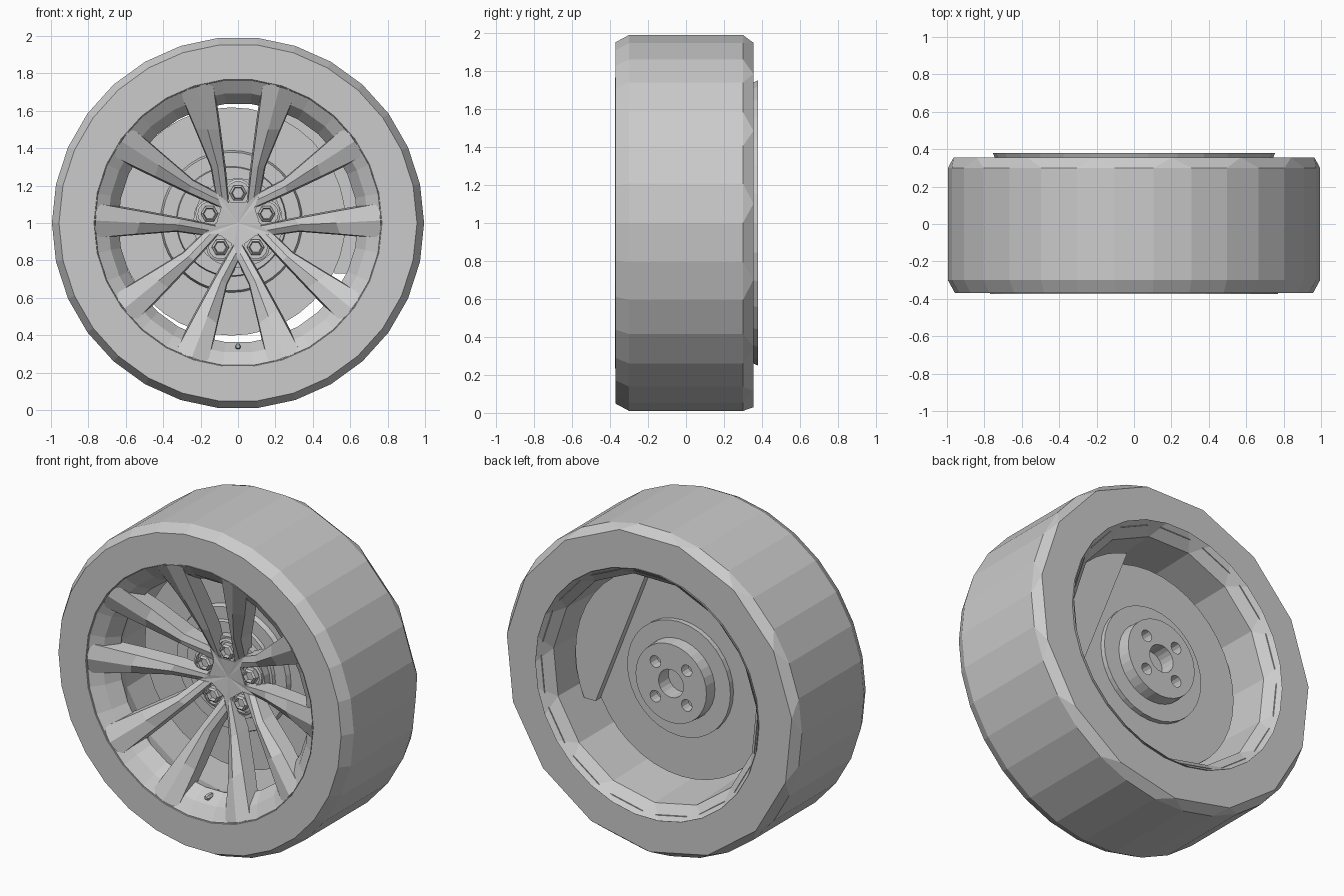
import bpy, bmesh
from math import sin, cos, pi, radians
from mathutils import Vector, Matrix

cube = bpy.data.objects.get("Cube")
if cube:
    bpy.data.objects.remove(cube, do_unlink=True)

grey = bpy.data.materials.new("plain_grey")
grey.use_nodes = True
grey.diffuse_color = (0.6, 0.6, 0.6, 1)
grey.node_tree.nodes["Principled BSDF"].inputs["Base Color"].default_value = (0.6, 0.6, 0.6, 1)

AXLE = 1.0  # height of the wheel centre
BRAKE_X, BRAKE_Z = -0.035, 0.008  # brake offset from the wheel centre


def finish(bm, name):
    bmesh.ops.remove_doubles(bm, verts=bm.verts[:], dist=0.0001)
    bmesh.ops.recalc_face_normals(bm, faces=bm.faces[:])
    mesh = bpy.data.meshes.new(name)
    bm.to_mesh(mesh)
    bm.free()
    mesh.materials.append(grey)
    obj = bpy.data.objects.new(name, mesh)
    bpy.context.collection.objects.link(obj)
    return obj


def ring(bm, r, y, n, start=0.0, cx=0.0, cz=0.0):
    angles = [start + 2 * pi * i / n for i in range(n)]
    return [bm.verts.new((cx + r * cos(a), y, AXLE + cz + r * sin(a))) for a in angles]


def stitch(bm, a, b):
    """Join two rings; the first may have twice as many points as the second."""
    n, m = len(a), len(b)
    if n == m:
        for i in range(n):
            j = (i + 1) % n
            bm.faces.new((a[i], a[j], b[j], b[i]))
    else:
        for i in range(m):
            j = (i + 1) % m
            bm.faces.new((a[2 * i], a[2 * i + 1], b[i]))
            bm.faces.new((a[2 * i + 1], a[(2 * i + 2) % n], b[j], b[i]))


def lathe(bm, profile, n, closed=False, cx=0.0, cz=0.0):
    """Spin (radius, y) points about the axle; open profiles get end caps."""
    rings = [ring(bm, r, y, n, 0, cx, cz) for r, y in profile]
    for a, b in zip(rings, rings[1:]):
        stitch(bm, a, b)
    if closed:
        stitch(bm, rings[-1], rings[0])
    else:
        bm.faces.new(rings[0])
        bm.faces.new(rings[-1])


def turned(name, profile, n, closed=False, cx=0.0, cz=0.0):
    bm = bmesh.new()
    lathe(bm, profile, n, closed, cx, cz)
    return finish(bm, name)


# Tyre: fine front and tread, coarser back wall
bm = bmesh.new()
bead = ring(bm, 0.765, -0.37, 30)
shoulder = ring(bm, 0.957, -0.37, 30)
tread_front = ring(bm, 0.995, -0.30, 30)
tread_back = ring(bm, 0.995, 0.30, 30)
back_outer = ring(bm, 0.97, 0.355, 15, radians(6))
back_inner = ring(bm, 0.74, 0.355, 15, radians(6))
for a, b in ((bead, shoulder), (shoulder, tread_front), (tread_front, tread_back),
             (tread_back, back_outer), (back_outer, back_inner), (bead, back_inner)):
    stitch(bm, a, b)
finish(bm, "tyre")

# Rim: recessed front, coarse inner barrel, flared back lip, hidden outer shell
bm = bmesh.new()
front_rings = [ring(bm, r, y, 30) for r, y in
               [(0.70, 0.25), (0.70, -0.25), (0.768, -0.33), (0.77, -0.374),
                (0.763, -0.36), (0.695, -0.315), (0.64, -0.23)]]
for a, b in zip(front_rings, front_rings[1:]):
    stitch(bm, a, b)
barrel = [ring(bm, r, y, 15, radians(6)) for r, y in [(0.672, -0.16), (0.69, 0.30)]]
lip = ring(bm, 0.755, 0.38, 30)
stitch(bm, front_rings[-1], barrel[0])
stitch(bm, barrel[0], barrel[1])
stitch(bm, lip, barrel[1])
stitch(bm, lip, front_rings[0])
finish(bm, "rim")

# Spokes: five mirrored pairs with a faceted ridge
# inner x, z, outer x, z, edge y, ridge height, thickness
sections = [(0.053, 0.11, 0.118, 0.162, -0.105, 0.005, 0.06),
            (0.074, 0.30, 0.142, 0.30, -0.175, 0.02, 0.10),
            (0.10, 0.50, 0.225, 0.50, -0.255, 0.03, 0.10),
            (0.135, 0.755, 0.31, 0.70, -0.358, 0.014, 0.09)]


def add_spoke(bm, side, turn):
    rings = []
    rot = Matrix.Rotation(turn, 3, 'Y')
    for xi, zi, xo, zo, y, ridge, thick in sections:
        points = [(xi, y, zi), ((xi + xo) / 2, y - ridge, (zi + zo) / 2), (xo, y, zo),
                  (xo + 0.005, y + thick, zo), (xi - 0.008, y + thick, zi)]
        rings.append([bm.verts.new(rot @ Vector((side * x, py, z)) + Vector((0, 0, AXLE)))
                      for x, py, z in points])
    for a, b in zip(rings, rings[1:]):
        stitch(bm, a, b)
    bm.faces.new(rings[0])
    bm.faces.new(rings[-1])


for k in range(5):
    for side, label in ((-1, "a"), (1, "b")):
        bm = bmesh.new()
        add_spoke(bm, side, 2 * pi * k / 5)
        finish(bm, f"spoke_{k + 1}{label}")

# Centre cap: star-shaped hub with a nearly flat face
bm = bmesh.new()
front, back = [], []
for k in range(5):
    rot = Matrix.Rotation(2 * pi * k / 5, 3, 'Y')
    for x, z in ((-0.053, 0.11), (0.053, 0.11), (0.118, 0.162)):
        p = rot @ Vector((x, 0, z)) + Vector((0, 0, AXLE))
        front.append(bm.verts.new((p.x, -0.105, p.z)))
        back.append(bm.verts.new((p.x, -0.05, p.z)))
stitch(bm, front, back)
bm.faces.new(back)
peak = bm.verts.new((0, -0.095, AXLE))
for i, v in enumerate(front):
    bm.faces.new((v, front[(i + 1) % len(front)], peak))
finish(bm, "centre_cap")

# Mounting plate, lug nuts and their collars
turned("mounting_plate", [(0.24, -0.08), (0.24, -0.01)], 24)
for k in range(5):
    a = pi / 2 + 2 * pi * k / 5
    spot = dict(cx=0.16 * cos(a), cz=0.16 * sin(a))
    turned(f"lug_collar_{k + 1}", [(0.062, -0.10), (0.076, -0.095), (0.076, -0.05),
                                   (0.062, -0.05)], 14, closed=True, **spot)
    turned(f"lug_nut_{k + 1}", [(0.03, -0.095), (0.035, -0.12), (0.047, -0.11),
                                (0.047, -0.07)], 6, **spot)

# Valve stem
turned("valve_stem", [(0.010, -0.31), (0.017, -0.30), (0.017, -0.26), (0.011, -0.25),
                      (0.011, -0.19)], 6, cz=-0.66)

# Brake disc with stepped hat, and its flat back
turned("brake_disc", [(0.29, -0.03), (0.295, -0.01), (0.37, -0.01), (0.38, 0.02),
                      (0.61, 0.02), (0.61, 0.09)], 40, cx=BRAKE_X, cz=BRAKE_Z)

# Caliper plate: a circle segment standing behind the disc, cut straight below
bm = bmesh.new()
lathe(bm, [(0.655, 0.08), (0.655, 0.135)], 40)
chord = Vector((0.93, 0, 0.365)).normalized()
for point, outward in ((chord * 0.383, -chord), (Vector((0, 0, -0.27)), Vector((0, 0, -1)))):
    bmesh.ops.bisect_plane(bm, geom=bm.verts[:] + bm.edges[:] + bm.faces[:],
                           plane_co=point + Vector((0, 0, AXLE)),
                           plane_no=outward, clear_outer=True)
    bmesh.ops.holes_fill(bm, edges=[e for e in bm.edges if e.is_boundary], sides=0)
finish(bm, "caliper_plate")

# Rear hub with centre bore and four bolt holes
hub = turned("rear_hub", [(0.35, 0.07), (0.35, 0.12), (0.245, 0.12), (0.24, 0.195)], 32,
             cx=BRAKE_X, cz=BRAKE_Z)
bm = bmesh.new()
lathe(bm, [(0.085, 0.10), (0.085, 0.3)], 20, cx=BRAKE_X, cz=BRAKE_Z)
for k in range(4):
    a = pi / 4 + k * pi / 2
    lathe(bm, [(0.036, 0.13), (0.036, 0.3)], 12,
          cx=BRAKE_X + 0.15 * cos(a), cz=BRAKE_Z + 0.15 * sin(a))
cutter = finish(bm, "hub_cutter")
cutter.hide_render = True
mod = hub.modifiers.new("holes", 'BOOLEAN')
mod.operation = 'DIFFERENCE'
mod.solver = 'EXACT'
mod.object = cutter
graph = bpy.context.evaluated_depsgraph_get()
drilled = bpy.data.meshes.new_from_object(hub.evaluated_get(graph))
hub.modifiers.clear()
hub.data = drilled
bpy.data.objects.remove(cutter, do_unlink=True)
